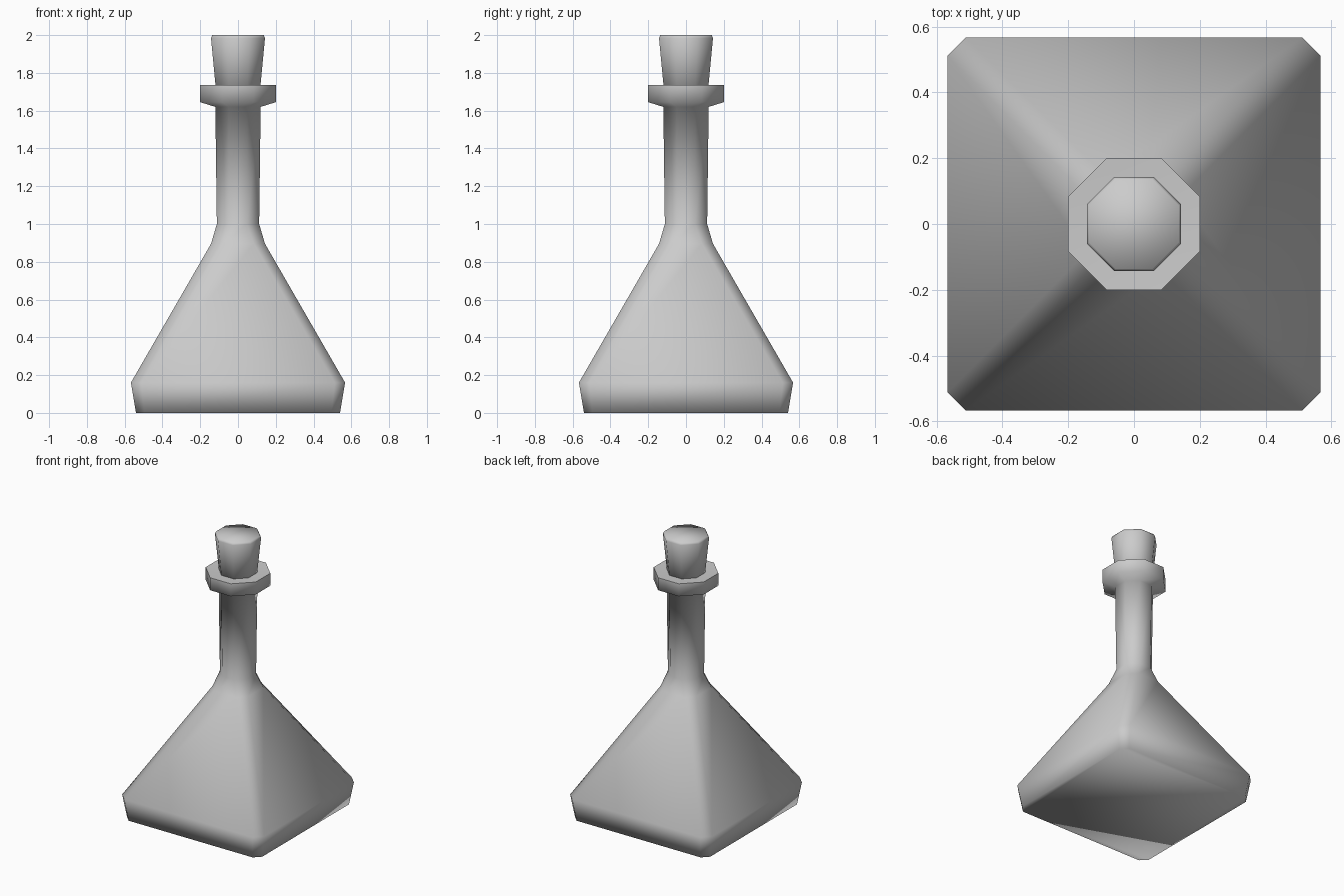
import bpy
import math

if "Cube" in bpy.data.objects:
    bpy.data.objects.remove(bpy.data.objects["Cube"])

K = math.tan(math.pi / 8)  # flat half-width ratio of a regular octagon


def ring(bm_verts, half, flat, z):
    """Append a square-with-cut-corners ring and return its indices."""
    start = len(bm_verts)
    for sx, sy in ((1, 1), (-1, 1), (-1, -1), (1, -1)):
        pair = [(sx * half, sy * flat, z), (sx * flat, sy * half, z)]
        bm_verts.extend(pair if sx * sy > 0 else pair[::-1])
    return list(range(start, start + 8))


def loft(name, profile, angle):
    """Stack rings (half width, flat half width, height) into a closed solid."""
    verts, faces = [], []
    rings = [ring(verts, h, f, z) for h, f, z in profile]
    for a, b in zip(rings, rings[1:]):
        for i in range(8):
            j = (i + 1) % 8
            faces.append((a[i], a[j], b[j], b[i]))
    faces += [rings[0][::-1], rings[-1]]
    mesh = bpy.data.meshes.new(name)
    mesh.from_pydata(verts, [], faces)
    obj = bpy.data.objects.new(name, mesh)
    bpy.context.collection.objects.link(obj)
    bpy.ops.object.select_all(action='DESELECT')
    obj.select_set(True)
    bpy.context.view_layer.objects.active = obj
    bpy.ops.object.shade_smooth_by_angle(angle=math.radians(angle))
    return obj


# Pyramid body, octagonal neck and flared lip
loft("bottle", [
    (0.54, 0.495, 0.0),
    (0.567, 0.512, 0.16),
    (0.143, 0.085, 0.895),
    (0.112, 0.112 * K, 1.0),
    (0.12, 0.12 * K, 1.62),
    (0.2, 0.2 * K, 1.645),
    (0.2, 0.2 * K, 1.735),
    (0.11, 0.11 * K, 1.73),
], 85)

# Tapered stopper
loft("stopper", [
    (0.112, 0.112 * K, 1.66),
    (0.143, 0.143 * K, 1.985),
    (0.136, 0.136 * K, 2.0),
], 85)
